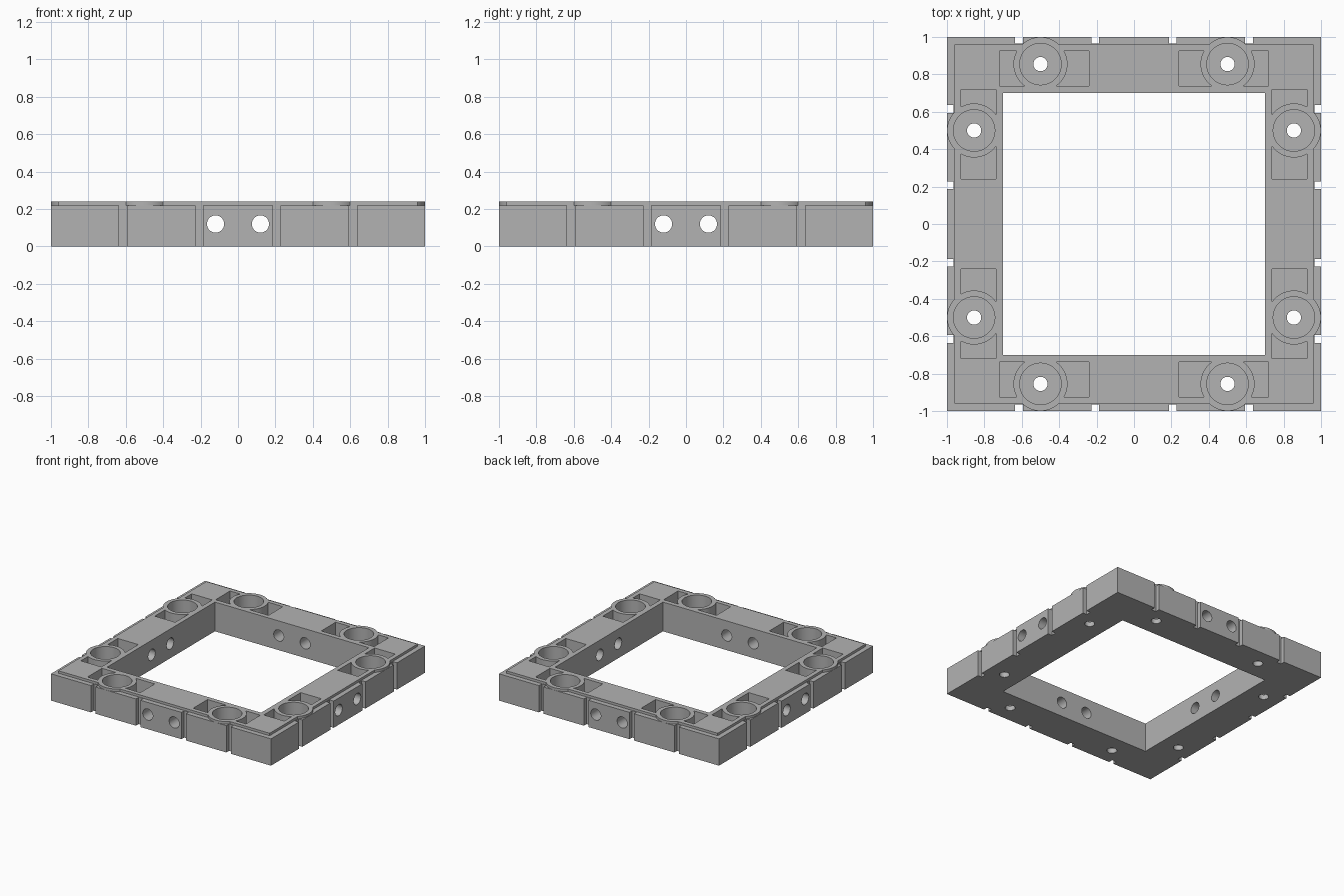
import bpy
import math
from mathutils import Matrix

cube = bpy.data.objects.get("Cube")
if cube:
    bpy.data.objects.remove(cube, do_unlink=True)

HEIGHT, LEDGE, FLOOR = 0.24, 0.22, 0.04
CUP_X, CUP_Y = 0.5, 0.855

grey = bpy.data.materials.new("plain_grey")
grey.use_nodes = True
grey.diffuse_color = (0.45, 0.45, 0.45, 1)
grey.node_tree.nodes["Principled BSDF"].inputs["Base Color"].default_value = (0.45, 0.45, 0.45, 1)


def box(name, x0, x1, y0, y1, z0, z1, turn=0.0):
    bpy.ops.mesh.primitive_cube_add(size=1)
    ob = bpy.context.object
    ob.name = name
    ob.data.transform(Matrix.Rotation(turn, 4, "Z")
                      @ Matrix.Translation(((x0 + x1) / 2, (y0 + y1) / 2, (z0 + z1) / 2))
                      @ Matrix.Diagonal((x1 - x0, y1 - y0, z1 - z0, 1)))
    return ob


def cylinder(name, radius, x, y, z0, z1, turn=0.0):
    bpy.ops.mesh.primitive_cylinder_add(vertices=48, radius=radius, depth=z1 - z0)
    ob = bpy.context.object
    ob.name = name
    ob.data.transform(Matrix.Rotation(turn, 4, "Z")
                      @ Matrix.Translation((x, y, (z0 + z1) / 2)))
    return ob


def combine(target, tool, operation):
    bpy.context.view_layer.objects.active = target
    mod = target.modifiers.new("cut", "BOOLEAN")
    mod.operation, mod.solver, mod.object = operation, "EXACT", tool
    bpy.ops.object.modifier_apply(modifier=mod.name)
    bpy.data.objects.remove(tool, do_unlink=True)


# Square frame with a low ledge around its outer top edge
frame = box("square_frame", -1, 1, -1, 1, 0, LEDGE)
combine(frame, box("raised_top", -0.96, 0.96, -0.96, 0.96, 0.1, HEIGHT), "UNION")
combine(frame, box("opening", -0.7, 0.7, -0.7, 0.7, -1, 1), "DIFFERENCE")

for side in range(4):
    turn = side * math.pi / 2

    # Upright grooves on the outer wall
    for x in (-0.615, -0.207, 0.207, 0.615):
        combine(frame, box("groove", x - 0.021, x + 0.021, 0.964, 1.1, -1, 1, turn), "DIFFERENCE")

    # Pair of round holes through each wall
    for x in (-0.12, 0.12):
        hole = cylinder("wall_hole", 0.046, 0, 0, -0.3, 0.3)
        hole.data.transform(Matrix.Rotation(turn, 4, "Z") @ Matrix.Translation((x, 0.85, 0.12))
                            @ Matrix.Rotation(math.pi / 2, 4, "X"))
        combine(frame, hole, "DIFFERENCE")

    # Pocket, ringed cup and screw hole
    for s in (-1, 1):
        x0, x1 = sorted((s * 0.24, s * 0.72))
        combine(frame, box("pocket", x0, x1, 0.738, 0.925, FLOOR, 1, turn), "DIFFERENCE")
        x = s * CUP_X
        combine(frame, cylinder("cup_ring", 0.1445, x, CUP_Y, FLOOR - 0.01, HEIGHT, turn), "UNION")
        combine(frame, cylinder("cup", 0.111, x, CUP_Y, FLOOR, 1, turn), "DIFFERENCE")
        combine(frame, cylinder("screw_hole", 0.038, x, CUP_Y, -1, 1, turn), "DIFFERENCE")

frame.data.materials.clear()
frame.data.materials.append(grey)
bpy.ops.object.select_all(action="DESELECT")
frame.select_set(True)
bpy.context.view_layer.objects.active = frame
bpy.ops.object.shade_smooth_by_angle(angle=math.radians(30))
